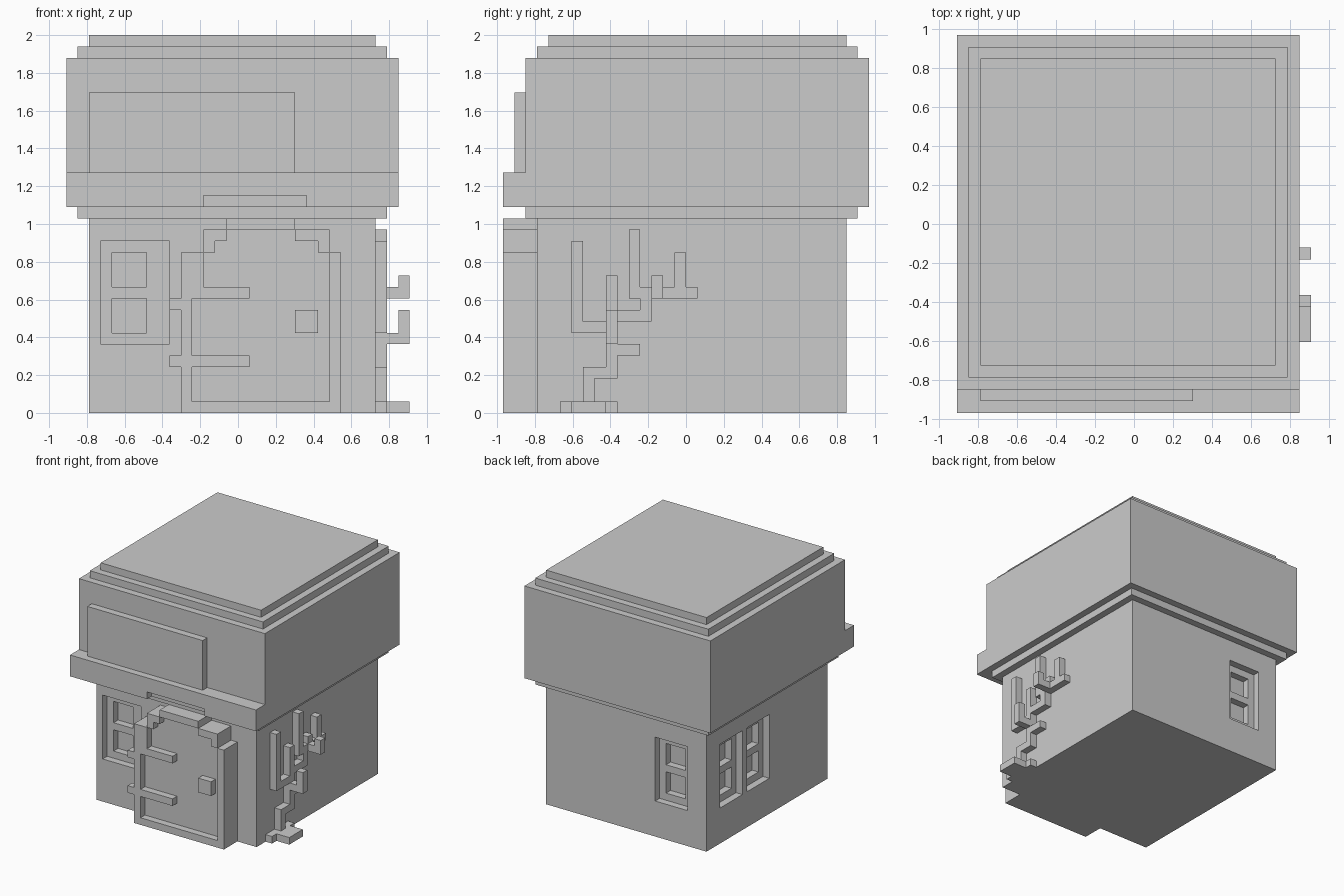
import bpy
import bmesh
from mathutils import Vector

# The building sits on a block grid: 30 wide, 32 deep, 33 high
UNIT = 2 / 33
CENTRE = Vector((15, 16, 0))

default_cube = bpy.data.objects.get("Cube")
if default_cube:
    bpy.data.objects.remove(default_cube, do_unlink=True)


def add_box(bm, x, y, z):
    """Add one box; each argument is a (low, high) pair in grid blocks."""
    low = Vector((x[0], y[0], z[0]))
    high = Vector((x[1], y[1], z[1]))
    corners = bmesh.ops.create_cube(bm, size=1)["verts"]
    for vert in corners:
        place = Vector(low[i] if vert.co[i] < 0 else high[i] for i in range(3))
        vert.co = (place - CENTRE) * UNIT


def make_part(name, *boxes):
    """Make one flat-shaded object from one or more boxes."""
    bm = bmesh.new()
    for box in boxes:
        add_box(bm, *box)
    bmesh.ops.recalc_face_normals(bm, faces=bm.faces)
    mesh = bpy.data.meshes.new(name)
    bm.to_mesh(mesh)
    bm.free()
    part = bpy.data.objects.new(name, mesh)
    bpy.context.collection.objects.link(part)
    return part


def carve(part, *cutters):
    """Cut the cutters out of the part, bake the result and drop the cutters."""
    for cutter in cutters:
        cutter.hide_render = True
        cut = part.modifiers.new(cutter.name, 'BOOLEAN')
        cut.operation = 'DIFFERENCE'
        cut.solver = 'EXACT'
        cut.object = cutter
    graph = bpy.context.evaluated_depsgraph_get()
    baked = bpy.data.meshes.new_from_object(part.evaluated_get(graph))
    part.modifiers.clear()
    part.data = baked
    for cutter in cutters:
        bpy.data.objects.remove(cutter, do_unlink=True)


# Walls with recessed windows
WALL_X, WALL_Y = (2, 27), (3, 30)
walls = make_part("walls", (WALL_X, WALL_Y, (0, 17)))


def wall_slot(face, span, height, depth):
    """Box that reaches the given depth into one wall."""
    if face == "front":
        return span, (WALL_Y[0] - 1, WALL_Y[0] + depth), height
    if face == "back":
        return span, (WALL_Y[1] - depth, WALL_Y[1] + 1), height
    return (WALL_X[0] - 1, WALL_X[0] + depth), span, height


# Each window: face, start, width, sill height
windows = [("front", 3, 6, 6), ("back", 5, 5, 5),
           ("side", 16, 5, 5), ("side", 22, 5, 5)]
recesses, panes = [], []
for face, start, width, sill in windows:
    recesses.append(wall_slot(face, (start, start + width), (sill, sill + 9), 1))
    for bottom in (sill + 1, sill + 5):
        pane_span = (start + 1, start + 4)
        panes.append(wall_slot(face, pane_span, (bottom, bottom + 3), 2))
carve(walls, make_part("recess_cutter", *recesses),
      make_part("pane_cutter", *panes))

# Upper storey, cornice and stepped roof
make_part("lower_cornice", ((1, 28), (2, 31), (17, 18)))
make_part("upper_storey", ((0, 29), (2, 32), (18, 31)))
ledge = make_part("front_ledge", ((0, 29), (0, 2), (18, 21)))
carve(ledge, make_part("notch_cutter", ((12, 21), (-1, 1), (17, 19))))
make_part("sign_board", ((2, 20), (1, 2), (21, 28)))
make_part("roof_step", ((1, 28), (3, 31), (31, 32)))
make_part("roof_top", ((2, 27), (4, 30), (32, 33)))

# Door panel, filling the stepped arch
PANEL = (1, 3)
make_part("door_panel",
          ((11, 23), PANEL, (1, 14)),
          ((13, 22), PANEL, (14, 15)),
          ((14, 20), PANEL, (15, 16)))

# Door frame: posts, sill and arch stones
FRAME = (0, 3)
make_part("door_frame",
          ((10, 11), FRAME, (0, 11)),
          ((10, 12), FRAME, (11, 14)),
          ((23, 24), FRAME, (0, 14)),
          ((11, 23), FRAME, (0, 1)),
          ((12, 13), FRAME, (14, 15)),
          ((22, 23), FRAME, (14, 15)),
          ((12, 14), FRAME, (15, 16)),
          ((20, 23), FRAME, (15, 16)),
          ((14, 20), FRAME, (16, 17)))

# Door hardware
FRONT = (0, 1)
for name, height, tab in (("lower_hinge", 4, 4), ("upper_hinge", 10, 9)):
    make_part(name,
              ((11, 16), FRONT, (height, height + 1)),
              ((9, 10), FRONT, (tab, tab + 1)))
make_part("door_knob", ((20, 22), FRONT, (7, 9)))

# Climbing vine flat against the side wall
VINE = (27, 28)
vine_runs = [
    ((5, 10), (0, 1)), ((7, 8), (1, 4)), ((8, 10), (3, 4)),
    ((9, 10), (4, 12)), ((10, 12), (5, 6)), ((7, 9), (7, 8)),
    ((6, 7), (7, 15)), ((10, 13), (8, 9)), ((12, 13), (9, 10)),
    ((12, 17), (10, 11)), ((11, 12), (10, 16)), ((13, 14), (11, 12)),
    ((15, 16), (11, 14)),
]
make_part("vine", *[(VINE, y, z) for y, z in vine_runs])

# Shoots that stand out from the vine
STEM, TIP = (28, 30), (29, 30)
make_part("vine_root", (STEM, (6, 9), (0, 1)))
make_part("lower_shoot", (STEM, (9, 10), (6, 7)), (TIP, (9, 10), (7, 9)))
make_part("upper_shoot", (STEM, (13, 14), (10, 11)), (TIP, (13, 14), (11, 12)))
